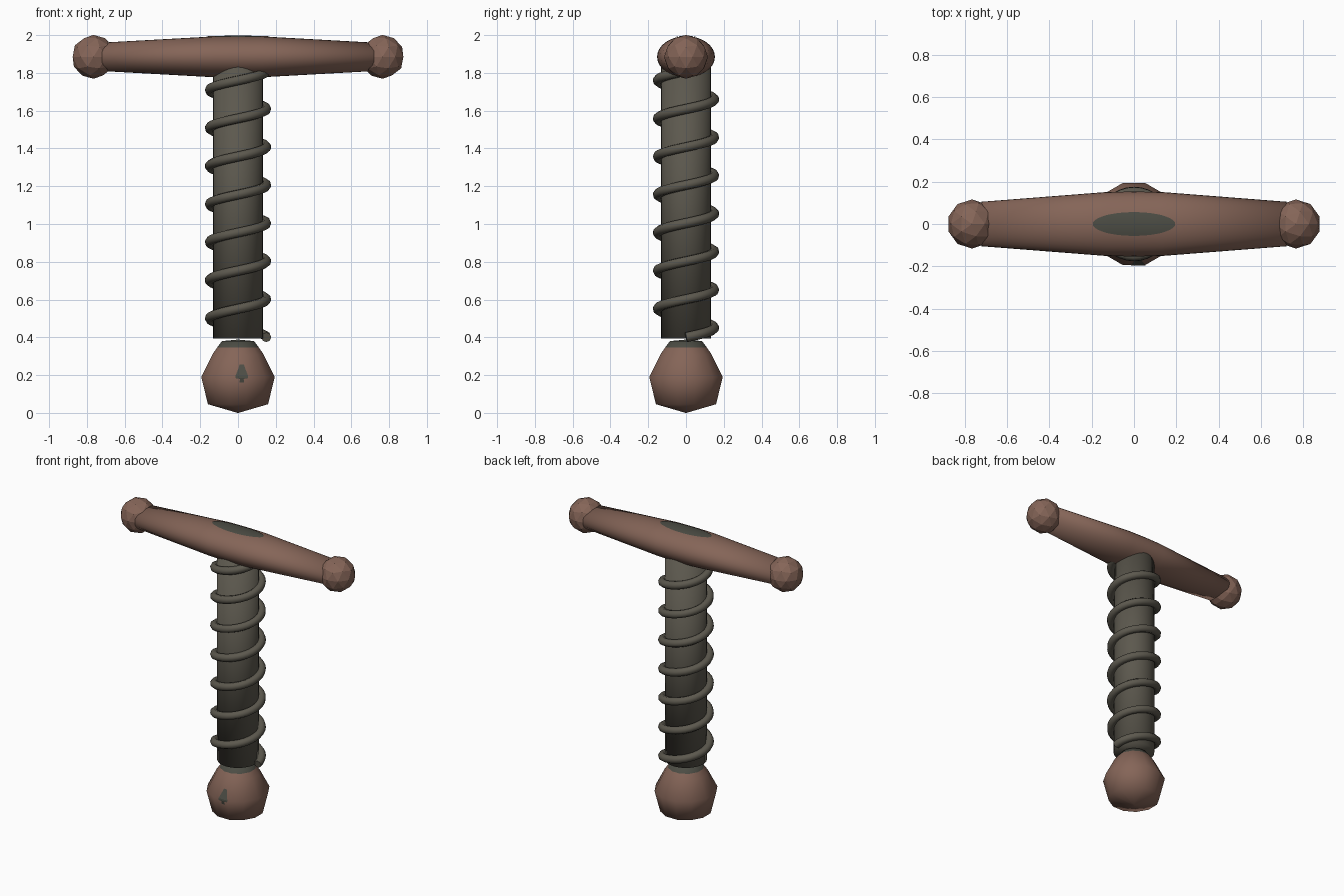
import bpy, bmesh, math
from mathutils import Matrix, Vector

if "Cube" in bpy.data.objects:
    bpy.data.objects.remove(bpy.data.objects["Cube"], do_unlink=True)


def material(name, r, g, b):
    m = bpy.data.materials.new(name)
    m.use_nodes = True
    m.diffuse_color = (r, g, b, 1)
    m.node_tree.nodes["Principled BSDF"].inputs["Base Color"].default_value = (r, g, b, 1)
    return m


WOOD = material("brown wood", 0.235, 0.13, 0.097)
IRON = material("warm grey iron", 0.107, 0.098, 0.076)
STAIN = material("dark grey stain", 0.072, 0.073, 0.058)


def finish(name, bm, mats, smooth=True):
    bmesh.ops.recalc_face_normals(bm, faces=bm.faces)
    for f in bm.faces:
        f.smooth = smooth
    me = bpy.data.meshes.new(name)
    bm.to_mesh(me)
    bm.free()
    ob = bpy.data.objects.new(name, me)
    bpy.context.scene.collection.objects.link(ob)
    for m in mats:
        me.materials.append(m)
    return ob


def lathe(profile, sides, turn=0.0):
    """Closed turned solid around z from (radius, height) pairs."""
    bm = bmesh.new()
    rings = []
    for r, z in profile:
        rings.append([bm.verts.new((r * math.cos(a), r * math.sin(a), z))
                      for a in (turn + math.tau * i / sides for i in range(sides))])
    for low, high in zip(rings, rings[1:]):
        for i in range(sides):
            j = (i + 1) % sides
            bm.faces.new((low[i], low[j], high[j], high[i]))
    bm.faces.new(rings[0])
    bm.faces.new(rings[-1])
    return bm


# Crossbar: turned along x, flattened in z
BAR_Z, FLAT = 1.885, 0.715
half = [(0.153, 0.0), (0.151, 0.13), (0.105, 0.72)]
bm = lathe([(r, -x) for r, x in reversed(half)] + half[1:], 32)
bm.transform(Matrix.Translation((0, 0, BAR_Z)) @ Matrix.Diagonal((1, 1, FLAT, 1))
             @ Matrix.Rotation(math.pi / 2, 4, "Y"))
finish("crossbar", bm, [WOOD])

# Faceted end knobs
for side, x in (("right", -0.765), ("left", 0.765)):
    bm = bmesh.new()
    bmesh.ops.create_icosphere(bm, subdivisions=2, radius=0.116,
                               matrix=Matrix.Translation((x, 0, BAR_Z)))
    finish(side + "_end_knob", bm, [WOOD], smooth=False)


# Oval stain following the top of the crossbar
def bar_top(x, y):
    r = 0.153 - 0.002 * min(abs(x) / 0.13, 1) - 0.078 * max(abs(x) - 0.13, 0)
    return BAR_Z + FLAT * math.sqrt(r * r - y * y) + 0.003


bm = bmesh.new()
bmesh.ops.create_grid(bm, x_segments=16, y_segments=8, size=1)
for v in bm.verts:
    u, w = v.co.x, v.co.y
    x = 0.195 * u * math.sqrt(1 - w * w / 2)
    y = 0.056 * w * math.sqrt(1 - u * u / 2)
    v.co = (x, y, bar_top(x, y))
finish("crossbar_stain", bm, [STAIN])

# Shaft, softly shaded over its ends
finish("shaft", lathe([(0.132, 0.395), (0.132, 1.83)], 32), [IRON])

# Coil wound around the shaft
curve = bpy.data.curves.new("coil", "CURVE")
curve.dimensions = "3D"
curve.bevel_depth = 0.026
curve.bevel_resolution = 2
curve.use_fill_caps = True
turns, steps = 7, 32
path = curve.splines.new("POLY")
path.points.add(turns * steps)
for i, p in enumerate(path.points):
    a = math.tau * i / steps
    p.co = (0.15 * math.cos(a), 0.15 * math.sin(a), 0.4 + 0.2015 * i / steps, 1)
path.use_smooth = True
curve.materials.append(IRON)
coil = bpy.data.objects.new("coil", curve)
bpy.context.scene.collection.objects.link(coil)

# Bottom bulb with a grey cap
bulb = [(0.002, 0.0), (0.165, 0.046), (0.201, 0.19), (0.14, 0.31),
        (0.115, 0.345), (0.088, 0.38), (0.002, 0.388)]
bm = lathe(bulb, 12, math.pi / 12)
for f in bm.faces:
    f.material_index = int(f.calc_center_median().z > 0.345)
finish("bottom_bulb", bm, [WOOD, STAIN])


# Small leaf shaped mark on the front of the bulb
def bulb_front(z):
    for (r0, z0), (r1, z1) in zip(bulb, bulb[1:]):
        if z0 <= z <= z1:
            return -(r0 + (r1 - r0) * (z - z0) / (z1 - z0)) * math.cos(math.pi / 12) - 0.003


bm = bmesh.new()
rows = [(0.012, 0.16), (0.01, 0.18), (0.034, 0.184), (0.034, 0.195), (0.018, 0.235), (0.012, 0.255)]
pairs = [[bm.verts.new((0.02 + s * w, bulb_front(z), z)) for s in (-1, 1)] for w, z in rows]
for (a, b), (c, d) in zip(pairs, pairs[1:]):
    bm.faces.new((a, b, d, c))
mark = finish("bulb_mark", bm, [STAIN], smooth=False)
if mark.data.polygons[0].normal.y > 0:
    mark.data.flip_normals()
